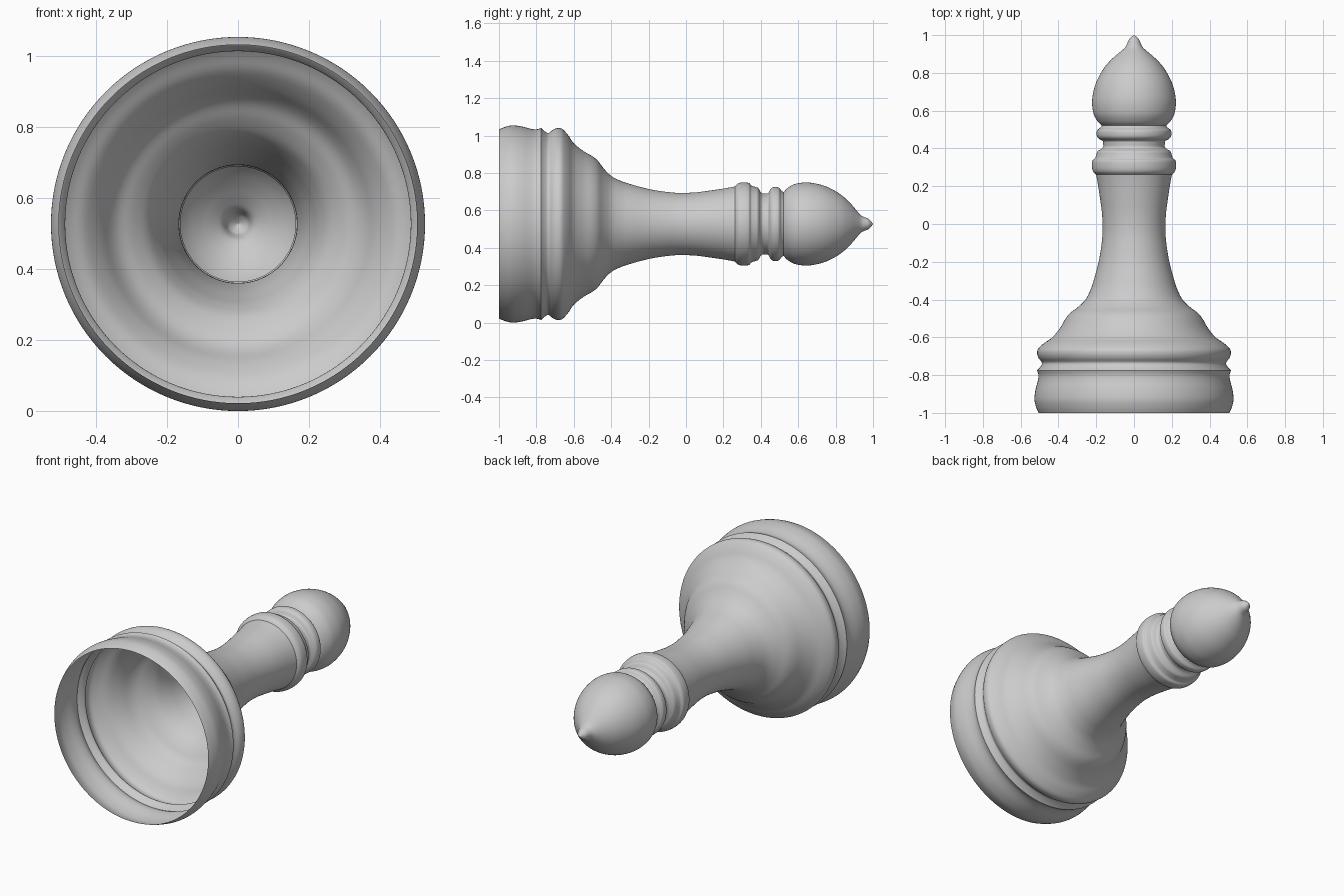
import bpy, bmesh, math
from mathutils import Vector

if "Cube" in bpy.data.objects:
    bpy.data.objects.remove(bpy.data.objects["Cube"])

AXIS_Z = 0.527   # height of the turning axis (piece lies along y)
SIDES = 128
STEPS = 4        # smooth subdivisions between profile points


def smooth_profile(pts):
    """Catmull-Rom curve through (y, radius) points."""
    p = [Vector(q) for q in pts]
    p = [2 * p[0] - p[1]] + p + [2 * p[-1] - p[-2]]
    out = []
    for a, b, c, d in zip(p, p[1:], p[2:], p[3:]):
        for i in range(STEPS):
            t = i / STEPS
            out.append(0.5 * (2 * b + (c - a) * t + (2 * a - 5 * b + 4 * c - d) * t * t
                              + (3 * b - a - 3 * c + d) * t ** 3))
    return out + [p[-2]]


def lathe(name, pts):
    bm = bmesh.new()
    rings = []
    for y, r in smooth_profile(pts):
        if r < 1e-4:
            rings.append([bm.verts.new((0, y, AXIS_Z))] * SIDES)
            continue
        rings.append([bm.verts.new((r * math.cos(2 * math.pi * k / SIDES), y,
                                    AXIS_Z + r * math.sin(2 * math.pi * k / SIDES)))
                      for k in range(SIDES)])
    for a, b in zip(rings, rings[1:]):
        for k in range(SIDES):
            j = (k + 1) % SIDES
            quad = list(dict.fromkeys((a[k], b[k], b[j], a[j])))
            bm.faces.new(quad).smooth = True
    # turn every face outward from the axis
    bm.normal_update()
    axis = Vector((0, 1, 0))
    for f in bm.faces:
        c = f.calc_center_median() - Vector((0, 0, AXIS_Z))
        if f.normal.dot(c - axis * c.y) < 0:
            f.normal_flip()
    me = bpy.data.meshes.new(name)
    bm.to_mesh(me)
    bm.free()
    ob = bpy.data.objects.new(name, me)
    bpy.context.collection.objects.link(ob)
    return ob


# Open bottom band of the base
lathe("base_band", [(-1, .505), (-.97, .518), (-.93, .527), (-.88, .522),
                    (-.83, .509), (-.80, .506), (-.775, .513)])

# Base moulding, flared skirt and slim stem
lathe("skirt_and_stem", [(-.775, .513), (-.757, .497), (-.735, .487), (-.71, .505),
                         (-.685, .513), (-.66, .507), (-.63, .475), (-.60, .432),
                         (-.55, .391), (-.50, .362), (-.47, .337), (-.44, .297),
                         (-.40, .257), (-.35, .231), (-.30, .214), (-.20, .187),
                         (-.10, .171), (-.03, .166), (.05, .169), (.13, .179),
                         (.21, .191), (.262, .201)])

# Collar below the head
lathe("collar", [(.262, .201), (.277, .216), (.30, .222), (.335, .22), (.347, .207),
                 (.365, .2), (.385, .193), (.398, .172), (.41, .163), (.425, .163)])

# Thin ring between collar and head
lathe("neck_ring", [(.425, .163), (.44, .166), (.452, .187), (.468, .197),
                    (.495, .196), (.508, .18), (.522, .17)])

# Bulbous pointed head with finial tip
lathe("head", [(.522, .17), (.54, .19), (.57, .209), (.60, .218), (.645, .222),
               (.69, .217), (.74, .204), (.79, .181), (.84, .148), (.88, .11),
               (.91, .075), (.935, .047), (.955, .036), (.975, .028), (.99, .014), (1, 0)])
